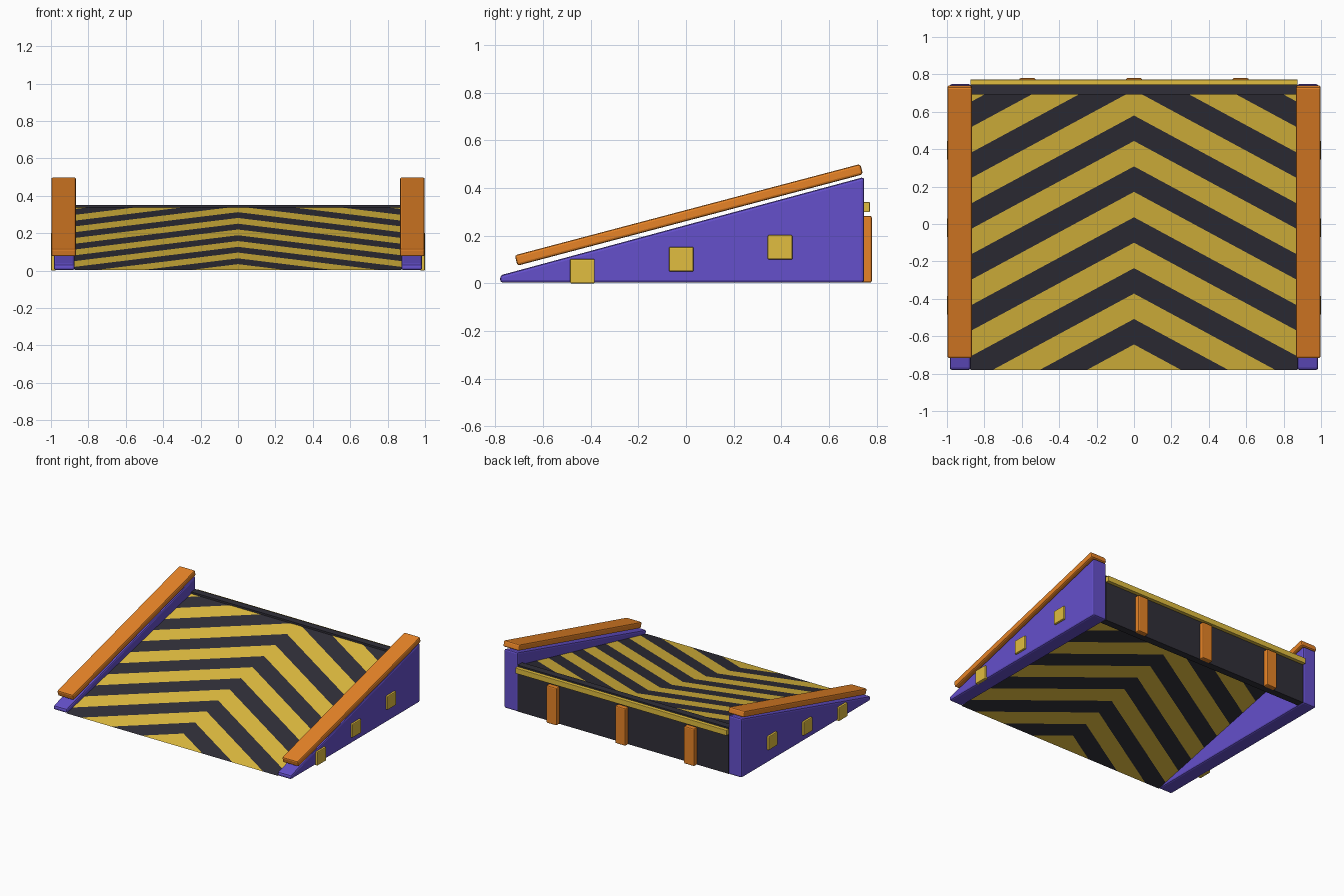
import bpy, bmesh, math
from mathutils import Vector

if "Cube" in bpy.data.objects:
    bpy.data.objects.remove(bpy.data.objects["Cube"])


def material(name, rgb):
    m = bpy.data.materials.new(name)
    m.diffuse_color = (*rgb, 1)
    m.use_nodes = True
    m.node_tree.nodes["Principled BSDF"].inputs["Base Color"].default_value = m.diffuse_color
    return m


PURPLE = material("purple", (0.13, 0.08, 0.60))
ORANGE = material("orange", (0.80, 0.23, 0.02))
YELLOW = material("yellow", (0.75, 0.51, 0.05))
DARK = material("dark", (0.03, 0.028, 0.04))


def finish(name, bm, mats, bevel=0.0):
    bmesh.ops.recalc_face_normals(bm, faces=bm.faces)
    me = bpy.data.meshes.new(name)
    bm.to_mesh(me)
    bm.free()
    ob = bpy.data.objects.new(name, me)
    bpy.context.collection.objects.link(ob)
    for m in mats:
        me.materials.append(m)
    if bevel:
        b = ob.modifiers.new("bevel", 'BEVEL')
        b.width = bevel
        b.segments = 2
        b.limit_method = 'ANGLE'
    return ob


def box(name, lo, hi, mat, bevel=0.0):
    """Box between two corners, with its origin at the centre."""
    lo, hi = Vector(lo), Vector(hi)
    bm = bmesh.new()
    bmesh.ops.create_cube(bm, size=1)
    bmesh.ops.scale(bm, vec=hi - lo, verts=bm.verts)
    ob = finish(name, bm, [mat], bevel)
    ob.location = (lo + hi) / 2
    return ob


# Striped deck: half a sloped sheet, cut along the chevron lines, then mirrored
SLOPE, PITCH, FIRST = 0.54, 0.136, -0.78
bm = bmesh.new()
bm.faces.new([bm.verts.new(p) for p in
              ((0, -0.78, 0.004), (0.875, -0.78, 0.004), (0.875, 0.70, 0.34), (0, 0.70, 0.34))])
for i in range(16):
    bmesh.ops.bisect_plane(bm, geom=bm.verts[:] + bm.edges[:] + bm.faces[:],
                           plane_co=(0, FIRST + i * PITCH, 0), plane_no=(SLOPE, 1, 0))
for f in bm.faces:
    c = f.calc_center_median()
    band = math.floor((c.y + SLOPE * c.x - FIRST) / PITCH)
    f.material_index = (band % 2)
deck = finish("striped_deck", bm, [YELLOW, DARK])
mir = deck.modifiers.new("mirror", 'MIRROR')
mir.use_axis[0] = True

# Back wall, yellow lip and upright ribs
box("back_wall", (-0.875, 0.692, 0.005), (0.875, 0.745, 0.352), DARK)
box("back_lip", (-0.875, 0.743, 0.30), (0.875, 0.772, 0.341), YELLOW, 0.003)
for i, x in enumerate((-0.57, 0, 0.57)):
    box(f"back_rib_{i}", (x - 0.043, 0.74, 0.003), (x + 0.043, 0.78, 0.284), ORANGE, 0.008)

for side, s in (("left", -1), ("right", 1)):
    # Wedge-shaped side panel
    bm = bmesh.new()
    profile = ((-0.78, 0.003), (-0.78, 0.034), (0.748, 0.447), (0.748, 0.003))
    face = bm.faces.new([bm.verts.new((s * 0.873, y, z)) for y, z in profile])
    ext = bmesh.ops.extrude_face_region(bm, geom=[face])["geom"]
    bmesh.ops.translate(bm, vec=(s * 0.112, 0, 0),
                        verts=[v for v in ext if isinstance(v, bmesh.types.BMVert)])
    finish(f"{side}_side_panel", bm, [PURPLE], 0.012)

    # Sloping rail above the panel
    rail = box(f"{side}_rail", (-0.066, -0.75, -0.0225), (0.066, 0.75, 0.0225), ORANGE, 0.010)
    rail.location = (s * 0.932, 0.012, 0.288)
    rail.rotation_euler.x = math.radians(14.8)

    # Square plates on the outer face
    for i in range(3):
        y, z = -0.435 + i * 0.415, 0.05 + i * 0.05
        xs = sorted((s * 0.975, s * 1.0))
        box(f"{side}_plate_{i}", (xs[0], y - 0.052, z - 0.05), (xs[1], y + 0.052, z + 0.053),
            YELLOW, 0.006)
